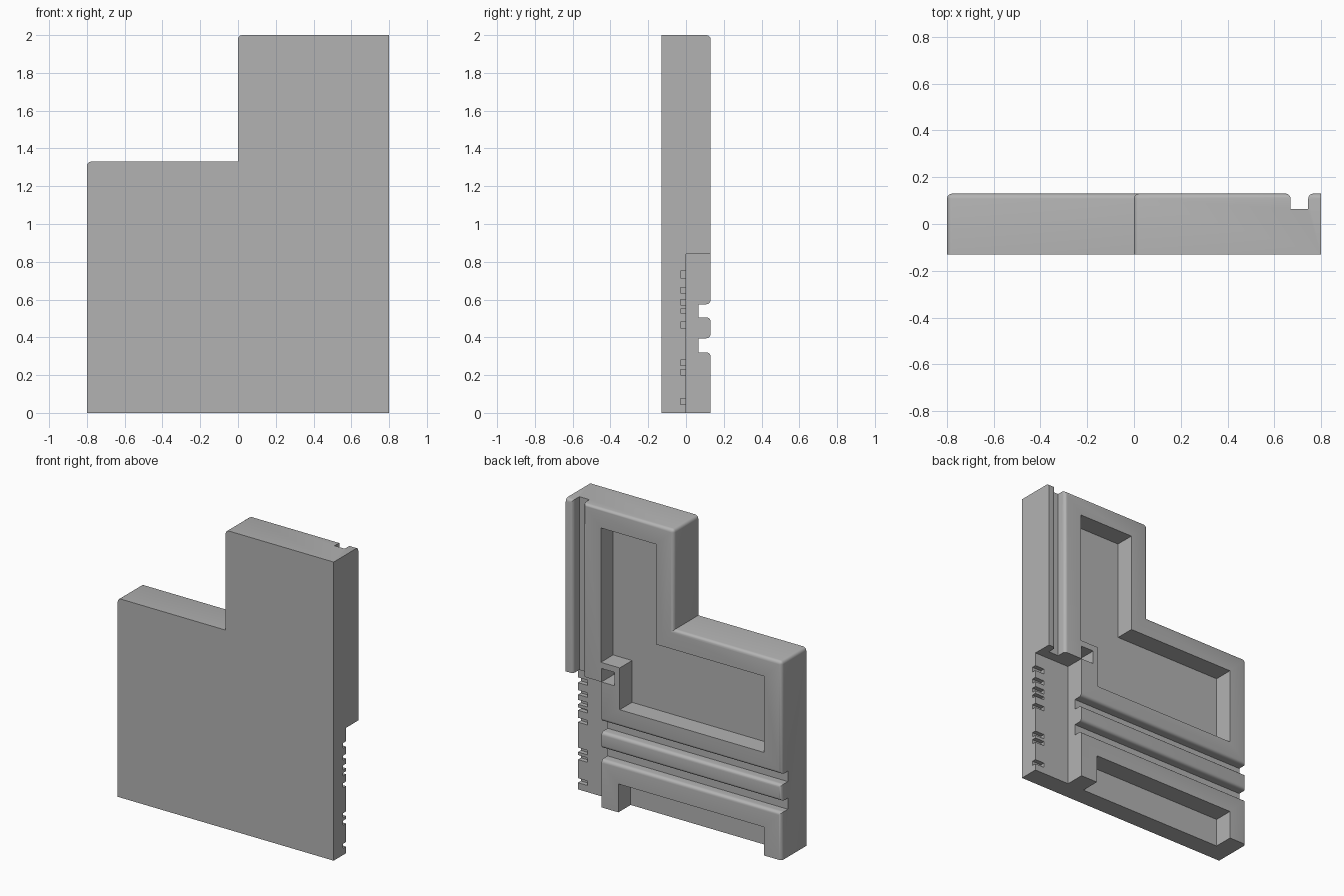
import bpy, bmesh
from math import sin, cos, pi
from mathutils import Vector

old = bpy.data.objects.get("Cube")
if old:
    bpy.data.objects.remove(old)

BACK, MID, FRONT = 0.13, 0.0, -0.13   # depth levels
FILLET = 0.022

grey = bpy.data.materials.new("plain grey")
grey.use_nodes = True
grey.diffuse_color = (0.45, 0.45, 0.45, 1)
grey.node_tree.nodes["Principled BSDF"].inputs["Base Color"].default_value = (0.45, 0.45, 0.45, 1)


def prism(name, points, sweep):
    """Sweep a planar outline along a vector into a closed solid."""
    bm = bmesh.new()
    face = bm.faces.new([bm.verts.new(p) for p in points])
    moved = bmesh.ops.extrude_face_region(bm, geom=[face])["geom"]
    verts = [v for v in moved if isinstance(v, bmesh.types.BMVert)]
    bmesh.ops.translate(bm, verts=verts, vec=Vector(sweep))
    bmesh.ops.recalc_face_normals(bm, faces=bm.faces)
    mesh = bpy.data.meshes.new(name)
    bm.to_mesh(mesh)
    bm.free()
    mesh.materials.append(grey)
    obj = bpy.data.objects.new(name, mesh)
    bpy.context.collection.objects.link(obj)
    return obj


def cut(target, cutter):
    """Subtract a cutter and throw it away."""
    cutter.hide_render = True
    mod = target.modifiers.new("cut", 'BOOLEAN')
    mod.operation = 'DIFFERENCE'
    mod.solver = 'EXACT'
    mod.object = cutter
    bpy.context.view_layer.objects.active = target
    bpy.ops.object.modifier_apply(modifier=mod.name)
    bpy.data.objects.remove(cutter)


def recess(name, outline, floor):
    """Pocket cutter: an (x, z) outline going from the floor out past the back."""
    return prism(name, [(x, floor, z) for x, z in outline], (0, 0.3, 0))


def rect(x0, x1, z0, z1):
    return [(x0, z0), (x1, z0), (x1, z1), (x0, z1)]


def groove_profile(lo, hi, floor):
    """Channel section (across, depth) with rounded lips."""
    arc = [(FILLET * (1 - sin(a)), BACK - FILLET * (1 - cos(a)))
           for a in (i * pi / 10 for i in range(6))]
    left = [(lo - d, y) for d, y in arc]
    right = [(hi + d, y) for d, y in reversed(arc)]
    return ([(lo - FILLET, 0.2)] + left + [(lo, floor), (hi, floor)]
            + right + [(hi + FILLET, 0.2)])


# Stepped body
outline = [(-0.8, 0), (0.8, 0), (0.8, 2), (0, 2), (0, 1.33), (-0.8, 1.33)]
body = prism("panel_body", [(x, FRONT, z) for x, z in outline], (0, BACK - FRONT, 0))

# Rounded back rim and outer corners
bm = bmesh.new()
bm.from_mesh(body.data)
rim = []
for e in bm.edges:
    a, b = (v.co for v in e.verts)
    mid = (a + b) / 2
    on_back = min(a.y, b.y) > BACK - 0.001 and mid.z > 0.01 and mid.x < 0.79
    corner = abs(a.y - b.y) > 0.1 and (
        (abs(a.x) < 0.01 and a.z > 1.9) or (a.x < -0.7 and a.z > 1))
    if on_back or corner:
        rim.append(e)
bmesh.ops.bevel(bm, geom=rim, offset=FILLET, segments=4, profile=0.5,
                affect='EDGES', clamp_overlap=True)
bm.to_mesh(body.data)
bm.free()

# Large stepped pocket with a corner block left standing
cut(body, recess("main_pocket", [
    (0.54, 1.87), (0.13, 1.87), (0.13, 1.2), (-0.67, 1.2),
    (-0.67, 0.69), (0.4, 0.69), (0.4, 0.97), (0.54, 0.97)], MID))

# Pocket open at the bottom
cut(body, recess("bottom_pocket", rect(-0.67, 0.41, -0.1, 0.19), MID))

# Vertical channel and two horizontal channels
cut(body, prism("vertical_channel",
                [(x, y, 0.8) for x, y in groove_profile(0.67, 0.745, 0.065)], (0, 0, 1.3)))
for low, high in ((0.32, 0.395), (0.505, 0.575)):
    cut(body, prism("rib_channel",
                    [(-0.9, y, z) for z, y in groove_profile(low, high, 0.065)], (1.5, 0, 0)))

# Lower side ledge and the small notch in the corner block
cut(body, recess("side_ledge", rect(0.535, 0.9, -0.1, 0.84), MID))
cut(body, recess("block_notch", rect(0.44, 0.535, 0.84, 0.93), MID))

# Plain shallow slots along the ledge edge
for z, h in ((0.045, 0.03), (0.2, 0.03), (0.25, 0.03), (0.45, 0.03),
             (0.53, 0.02), (0.57, 0.03), (0.635, 0.03), (0.715, 0.035)):
    slot = rect(0.73, 0.9, z, z + h)
    cut(body, prism("edge_slot", [(x, -0.03, zz) for x, zz in slot], (0, 0.08, 0)))

# Smooth rounded rims, crisp edges elsewhere
bpy.ops.object.select_all(action='DESELECT')
body.select_set(True)
bpy.context.view_layer.objects.active = body
bpy.ops.object.shade_smooth_by_angle(angle=pi / 6)
